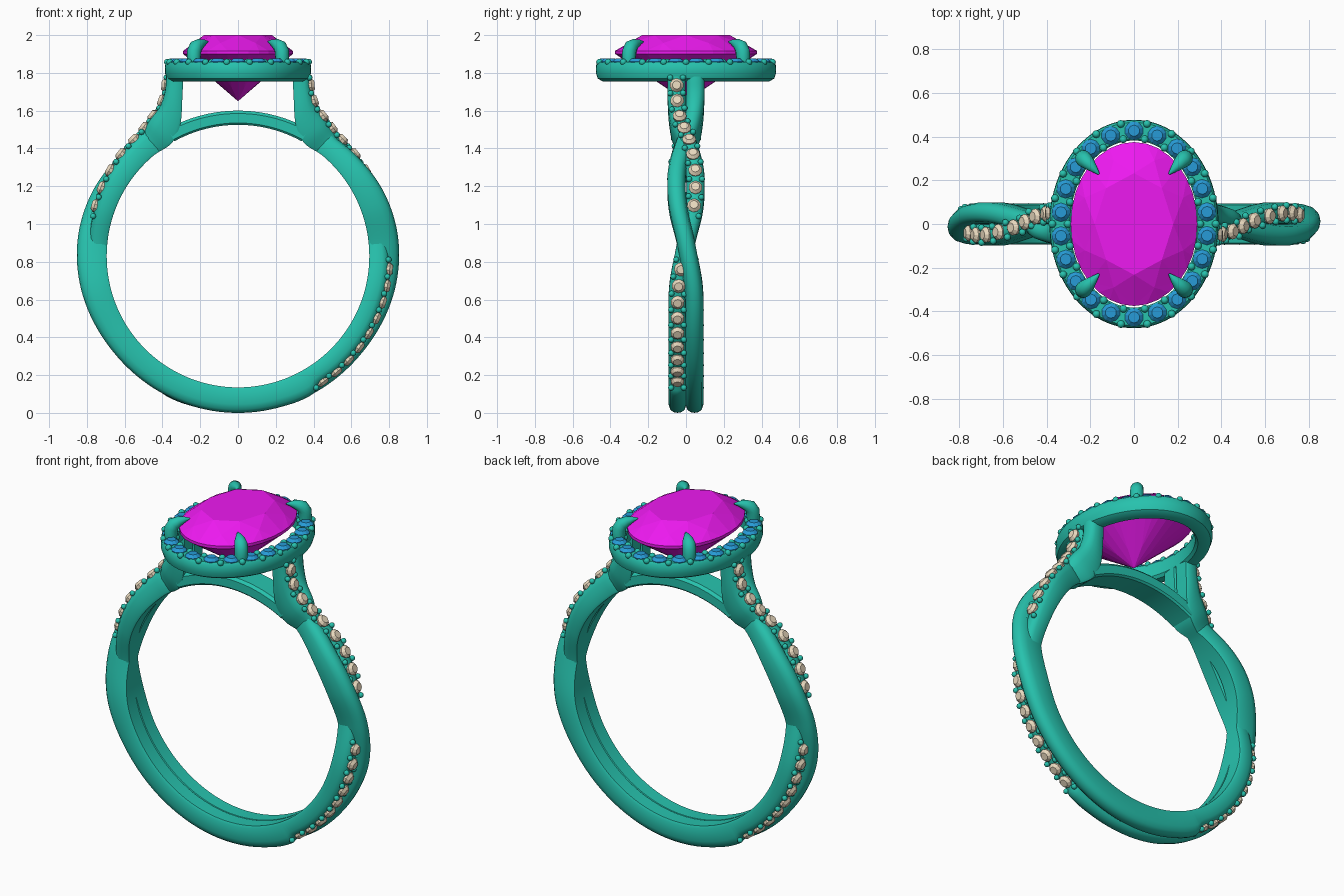
import bpy, bmesh
from math import sin, cos, pi, radians
from mathutils import Vector, Matrix

if "Cube" in bpy.data.objects:
    bpy.data.objects.remove(bpy.data.objects["Cube"])

CZ, R_IN = 0.83, 0.695          # finger hole centre height and radius


def material(name, rgb):
    m = bpy.data.materials.new(name)
    m.diffuse_color = (*rgb, 1)
    m.use_nodes = True
    m.node_tree.nodes["Principled BSDF"].inputs["Base Color"].default_value = m.diffuse_color
    return m


METAL = material("teal_metal", (0.02, 0.54, 0.42))
MAGENTA = material("magenta_stone", (0.85, 0.01, 0.87))
BLUE = material("blue_stone", (0.02, 0.33, 0.68))
CREAM = material("cream_stone", (0.82, 0.70, 0.52))


def finish(bm, name, mat, smooth=True):
    bmesh.ops.recalc_face_normals(bm, faces=bm.faces[:])
    me = bpy.data.meshes.new(name)
    bm.to_mesh(me)
    bm.free()
    me.materials.append(mat)
    ob = bpy.data.objects.new(name, me)
    bpy.context.collection.objects.link(ob)
    if smooth:
        bpy.ops.object.select_all(action='DESELECT')
        ob.select_set(True)
        bpy.context.view_layer.objects.active = ob
        bpy.ops.object.shade_smooth_by_angle(angle=radians(40))
    return ob


def other_side(ob, name):
    """Half-turn copy about z for the left side."""
    c = bpy.data.objects.new(name, ob.data)
    c.rotation_euler.z = pi
    bpy.context.collection.objects.link(c)


def sweep(name, rings, closed=False):
    """Skin a list of equal-sized section loops."""
    bm = bmesh.new()
    vs = [[bm.verts.new(p) for p in r] for r in rings]
    n = len(vs[0])
    for i in range(len(vs) if closed else len(vs) - 1):
        a, b = vs[i], vs[(i + 1) % len(vs)]
        for j in range(n):
            bm.faces.new((a[j], a[(j + 1) % n], b[(j + 1) % n], b[j]))
    if not closed:
        bm.faces.new(vs[0])
        bm.faces.new(vs[-1])
    return finish(bm, name, METAL)


def interp(knots, t):
    """Smooth curve through (t, value) knots."""
    t = max(knots[0][0], min(knots[-1][0], t))
    i = 0
    while i < len(knots) - 2 and t > knots[i + 1][0]:
        i += 1

    def slope(k):
        a, b = knots[max(k - 1, 0)], knots[min(k + 1, len(knots) - 1)]
        return (b[1] - a[1]) / (b[0] - a[0])
    (t0, p0), (t1, p1) = knots[i], knots[i + 1]
    h = t1 - t0
    s = (t - t0) / h
    return (p0 * (2*s**3 - 3*s*s + 1) + slope(i) * (h * (s**3 - 2*s*s + s))
            + p1 * (3*s*s - 2*s**3) + slope(i + 1) * (h * (s**3 - s*s)))


def polar(r, deg):
    return Vector((r * cos(radians(deg)), 0, CZ + r * sin(radians(deg))))


# Strand paths: t is the angle around the ring, past 50 it climbs the post
R_GEM = [(-90, .83), (-75, .83), (-61, .83), (-58, .802), (-50, .80), (-3, .80), (5, .795),
         (20, .80), (35, .815), (50, .828)]
R_PLAIN = [(-90, .83), (-40, .832), (-10, .85), (8, .853), (25, .842), (38, .825), (50, .812)]
Y_GEM = [(-90, -.045), (-30, -.045), (-12, -.04), (5, 0), (20, .043), (35, .048), (51, .008),
         (60, -.027), (70, -.047), (81, -.05)]
POST_IN = [(60, (.3475, 1.432)), (67, (.305, 1.53)), (74, (.295, 1.66)), (81, (.29, 1.78))]
POST_OUT = [(60, (.47, 1.545)), (67, (.415, 1.62)), (74, (.388, 1.70)), (81, (.38, 1.78))]


def edge(t, radius, post):
    if t < 50:
        return polar(radius(t), t)
    knots = [(a, polar(radius(a), a)) for a in (40, 50)]
    return interp(knots + [(a, Vector((x, 0, z))) for a, (x, z) in post], t)


def strand_points(t, gemmed):
    rad = R_GEM if gemmed else R_PLAIN
    y = Vector((0, interp(Y_GEM, t) * (1 if gemmed else -1), 0))
    return (edge(t, lambda a: R_IN, POST_IN) + y,
            edge(t, lambda a: interp(rad, a), POST_OUT) + y)


HALF = [(0, 1), (.45, .97), (.8, .87), (1, .66), (1, .1), (.85, 0)]
SECTION = HALF + [(-u, v) for u, v in HALF[:0:-1]]


def strand(name, gemmed):
    rings = []
    for i in range(115):
        a, b = strand_points(-90 + 1.5 * i, gemmed)
        rings.append([a.lerp(b, v) + Vector((0, u * .048, 0)) for u, v in SECTION])
    return sweep(name, rings)


other_side(strand("right_gem_strand", True), "left_gem_strand")
other_side(strand("right_plain_strand", False), "left_plain_strand")


# Small stones and the bead prongs beside them
def stone(bm, m, r):
    for r1, r2, z0, z1 in ((r * .9, r, -.012, .006), (r, r * .6, .006, .022)):
        bmesh.ops.create_cone(bm, cap_ends=True, segments=10, radius1=r1, radius2=r2,
                              depth=z1 - z0, matrix=m @ Matrix.Translation((0, 0, (z0 + z1) / 2)))


def bead(bm, p, r):
    bmesh.ops.create_icosphere(bm, subdivisions=2, radius=r, matrix=Matrix.Translation(p))


def strand_frame(t):
    p = strand_points(t, True)[1]
    tan = (strand_points(t + .8, True)[1] - strand_points(t - .8, True)[1]).normalized()
    nor = Vector((tan.z, 0, -tan.x)).normalized()
    m = Matrix((tan.cross(nor), tan, nor)).transposed().to_4x4()
    m.translation = p
    return m


gems, beads = bmesh.new(), bmesh.new()
for start, end in ((-56, -5), (19.5, 77)):
    step = (end - start) / 8
    for k in range(10):
        if k < 9:
            stone(gems, strand_frame(start + k * step), .037)
        m = strand_frame(start + (k - .5) * step)
        for s in (-1, 1):
            bead(beads, m @ Vector((s * .034, 0, -.002)), .016)
other_side(finish(gems, "right_band_stones", CREAM, False), "left_band_stones")
other_side(finish(beads, "right_band_beads", METAL), "left_band_beads")

# Bridge under the centre stone
rings = []
for i in range(31):
    a = 61 + 58 * i / 30
    rings.append([polar(r, a) + Vector((0, y, 0)) for y, r in
                  ((-.07, .695), (-.08, .705), (-.08, .755), (-.065, .77),
                   (.065, .77), (.08, .755), (.08, .705), (.07, .695))])
sweep("bridge", rings)

# Oval halo
AX, AY = .337, .427


def oval(a, d=0, z=0):
    return Vector(((AX + d) * cos(a), (AY + d) * sin(a), z))


PROFILE = [(-.045, 1.85), (-.038, 1.858), (.038, 1.858), (.048, 1.845), (.05, 1.80),
           (.04, 1.77), (.015, 1.755), (-.03, 1.755), (-.045, 1.77)]
sweep("halo", [[oval(2 * pi * i / 96, d, z) for d, z in PROFILE] for i in range(96)], True)

# Halo stones spaced evenly along the oval
N, FINE = 22, 2200
angles = [pi / 2 + 2 * pi * i / FINE for i in range(FINE + 1)]
length = [0]
for a, b in zip(angles, angles[1:]):
    length.append(length[-1] + (oval(b) - oval(a)).length)


def even_angle(k):
    target = (k % N) / N * length[-1]
    return next(a for a, l in zip(angles, length) if l >= target)


gems, beads = bmesh.new(), bmesh.new()
for k in range(N):
    stone(gems, Matrix.Translation(oval(even_angle(k), 0, 1.855)), .043)
    for d in (-.034, .037):
        bead(beads, oval(even_angle(k + .5), d, 1.857), .018)
finish(gems, "halo_stones", BLUE, False)
finish(beads, "halo_beads", METAL)

# Centre stone: oval brilliant cut
bm = bmesh.new()


def ring(n, f, z, shift=0):
    return [bm.verts.new((.29 * f * cos(2*pi*(i + shift)/n), .375 * f * sin(2*pi*(i + shift)/n), z))
            for i in range(n)]


table, star = ring(8, .62, 2.0), ring(8, .84, 1.958, .5)
girdle, low = ring(32, 1, 1.917), ring(32, 1, 1.9)
pav, culet = ring(8, .3, 1.722, .5), bm.verts.new((0, 0, 1.65))
bm.faces.new(table)
for k in range(8):
    bm.faces.new((table[k], star[k], table[(k + 1) % 8]))
    for f in ((table[k], star[k - 1], girdle[4*k]), (table[k], girdle[4*k], star[k]),
              (culet, pav[k - 1], low[4*k]), (culet, low[4*k], pav[k])):
        bm.faces.new(f)
    for j in range(4*k, 4*k + 4):
        n = (j + 1) % 32
        bm.faces.new((star[k], girdle[j], girdle[n]))
        bm.faces.new((girdle[j], low[j], low[n], girdle[n]))
        bm.faces.new((pav[k], low[n], low[j]))
finish(bm, "centre_stone", MAGENTA, False)

# Four claw prongs
CLAW = [(.232, .300, 1.80, .034), (.234, .303, 1.87, .036), (.232, .300, 1.915, .038),
        (.222, .290, 1.94, .036), (.202, .271, 1.953, .028), (.178, .247, 1.962, .015),
        (.160, .228, 1.965, .004)]
for sx, fx in ((1, "right"), (-1, "left")):
    for sy, fy in ((1, "back"), (-1, "front")):
        pts = [Vector((x * sx, y * sy, z)) for x, y, z, r in CLAW]
        side = Vector((-sy, sx, 0)).normalized()
        rings = []
        for i, p in enumerate(pts):
            t = (pts[min(i + 1, 6)] - pts[max(i - 1, 0)]).normalized()
            up = side.cross(t).normalized()
            rings.append([p + CLAW[i][3] * (side * cos(a) + up * sin(a))
                          for a in (2 * pi * j / 14 for j in range(14))])
        sweep(f"{fy}_{fx}_prong", rings)
